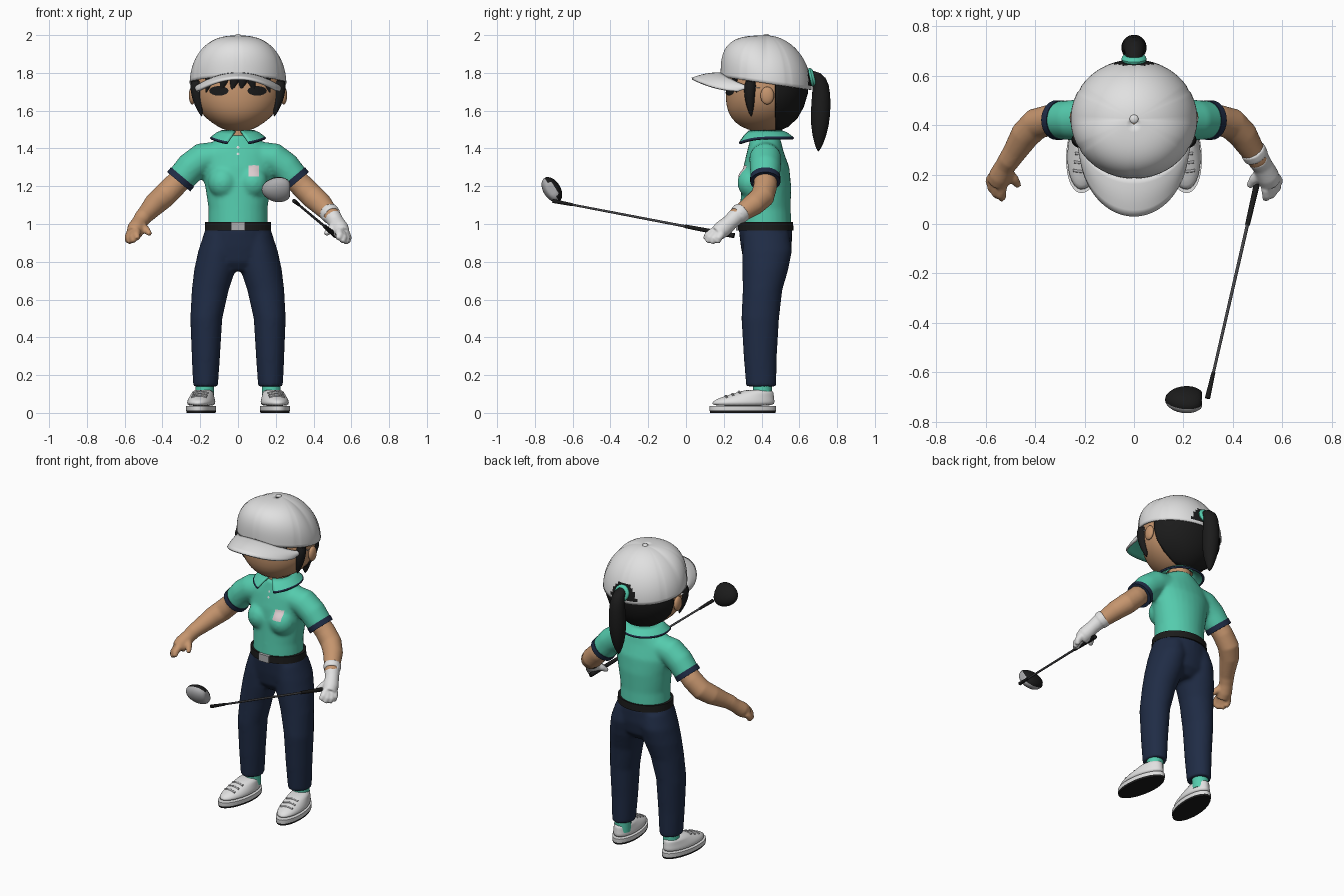
import bpy, bmesh
from math import sin, cos, pi, radians, sqrt
from mathutils import Vector, Matrix

cube = bpy.data.objects.get("Cube")
if cube:
    bpy.data.objects.remove(cube, do_unlink=True)

def material(name, r, g, b):
    m = bpy.data.materials.new(name)
    m.use_nodes = True
    m.diffuse_color = (r, g, b, 1)
    m.node_tree.nodes["Principled BSDF"].inputs["Base Color"].default_value = (r, g, b, 1)
    return m

SKIN = material("skin", .56, .30, .155)
TEAL = material("teal", .09, .60, .42)
NAVY = material("navy", .014, .025, .06)
WHITE = material("white", .75, .75, .75)
BLACK = material("black", .011, .011, .011)
STEEL = material("dark steel", .06, .06, .065)
SILVER = material("silver", .42, .42, .43)
BADGE = material("pale pink", .72, .60, .62)

def loft(bm, rings, n=20, level=False):
    """Elliptical rings (x, y, z, rx[, ry]) joined into a closed tube; level keeps rings horizontal."""
    pts = [Vector(r[:3]) for r in rings]
    loops, side = [], None
    for i, r in enumerate(rings):
        t = (pts[min(i + 1, len(pts) - 1)] - pts[max(i - 1, 0)]).normalized()
        if level:
            side, up = Vector((1, 0, 0)), Vector((0, 1, 0))
        else:
            side = t.orthogonal() if side is None else side - t * side.dot(t)
            side.normalize()
            up = t.cross(side)
        loops.append([bm.verts.new(pts[i] + side * r[3] * cos(k * 2 * pi / n) + up * r[-1] * sin(k * 2 * pi / n))
                      for k in range(n)])
    for a, b in zip(loops, loops[1:]):
        for k in range(n):
            bm.faces.new((a[k], a[(k + 1) % n], b[(k + 1) % n], b[k]))
    bm.faces.new(loops[0])
    bm.faces.new(loops[-1])

def ball(bm, loc, size):
    bmesh.ops.create_uvsphere(bm, u_segments=24, v_segments=14, radius=1,
                              matrix=Matrix.Translation(loc) @ Matrix.Diagonal((*size, 1)))

def sheet(bm, fn, nu, nv, closed=False):
    """Grid surface from fn(u, v), with u and v from 0 to 1."""
    cols = [[bm.verts.new(fn(i / nu, j / nv)) for j in range(nv + 1)] for i in range(nu if closed else nu + 1)]
    for i in range(nu):
        a, b = cols[i], cols[(i + 1) % len(cols)]
        for j in range(nv):
            bm.faces.new((a[j], b[j], b[j + 1], a[j + 1]))

def finish(name, bm, mats, rule=None, voxel=0, sub=0, thick=0, under=0, recalc=True):
    mats = mats if isinstance(mats, list) else [mats]
    if recalc:
        bmesh.ops.recalc_face_normals(bm, faces=bm.faces)
    bm.normal_update()
    for f in bm.faces:
        f.material_index = int(rule(f)) if rule else 0
    me = bpy.data.meshes.new(name)
    bm.to_mesh(me)
    bm.free()
    for m in mats:
        me.materials.append(m)
    ob = bpy.data.objects.new(name, me)
    bpy.context.collection.objects.link(ob)
    bpy.ops.object.select_all(action='DESELECT')
    ob.select_set(True)
    bpy.context.view_layer.objects.active = ob
    bpy.ops.object.shade_smooth_by_angle(angle=radians(50))
    if voxel:
        mod = ob.modifiers.new("merge", 'REMESH')
        mod.mode, mod.voxel_size, mod.use_smooth_shade = 'VOXEL', voxel, True
        mod = ob.modifiers.new("soften", 'SMOOTH')
        mod.factor, mod.iterations = .5, 6
    if thick:
        mod = ob.modifiers.new("thickness", 'SOLIDIFY')
        mod.thickness, mod.offset, mod.material_offset = thick, -1, under
    if sub:
        ob.modifiers.new("round", 'SUBSURF').levels = sub
        ob.modifiers["round"].render_levels = sub
    return ob

def part(name, rings, mats, n=20, level=False, **kw):
    bm = bmesh.new()
    loft(bm, rings, n, level)
    return finish(name, bm, mats, **kw)

def flip(s, rings):
    return [(s * r[0], *r[1:]) for r in rings]

def decal(name, x, z, w, h, mat, target, disc=False):
    """Thin patch wrapped onto the front of the target."""
    bm = bmesh.new()
    def point(u, v):
        a, b = 2 * u - 1, 2 * v - 1
        if disc:
            a, b = a * sqrt(1 - b * b / 2), b * sqrt(1 - a * a / 2)
        return (x + a * w / 2, 0, z + b * h / 2)
    sheet(bm, point, 8, 8)
    mod = finish(name, bm, mat, recalc=False).modifiers.new("wrap", 'SHRINKWRAP')
    mod.target, mod.wrap_method, mod.wrap_mode = target, 'PROJECT', 'ABOVE_SURFACE'
    mod.use_project_y, mod.offset = True, .004

# Trousers: hips and both legs merged
bm = bmesh.new()
loft(bm, [(0, .42, .75, .09, .08), (0, .425, .80, .18, .12), (0, .425, .88, .20, .135),
          (0, .42, .98, .172, .142)], 28, True)
for s in (1, -1):
    loft(bm, flip(s, [(.172, .398, .14, .066, .08), (.17, .393, .3, .075, .088), (.168, .393, .5, .085, .1),
                      (.147, .405, .65, .098, .105), (.122, .42, .76, .11, .122), (.105, .43, .86, .105, .132),
                      (.09, .425, .95, .09, .12)]), 24, True)
finish("trousers", bm, NAVY, voxel=.011)

# Shirt: torso, bust and sleeves merged
bm = bmesh.new()
loft(bm, [(0, .42, .98, .158, .14), (0, .42, 1.08, .156, .134), (0, .425, 1.2, .174, .132),
          (0, .425, 1.3, .2, .122), (0, .42, 1.38, .2, .098), (0, .42, 1.43, .14, .085),
          (0, .42, 1.47, .075, .075)], 28, True)
for s in (1, -1):
    ball(bm, (s * .078, .35, 1.22), (.08, .078, .085))
    loft(bm, flip(s, [(.08, .42, 1.36, .08), (.19, .42, 1.345, .085), (.25, .42, 1.3, .082), (.305, .42, 1.235, .077)]))
shirt = finish("shirt", bm, TEAL, voxel=.011)
decal("chest_patch", .083, 1.28, .055, .06, BADGE, shirt)
for i in range(2):
    decal("shirt_button", 0, 1.37 + .035 * i, .014, .014, WHITE, shirt, True)

# Collar with a dark edge band
bm = bmesh.new()
def collar(u, v):
    v = (0, .45, .9, 1)[round(v * 3)]
    gap = radians(10 + 14 * v)
    a = -pi / 2 + gap + u * 2 * (pi - gap)
    r = .078 + .064 * v
    return (r * cos(a), .42 + r * 1.02 * sin(a), 1.487 - .04 * v ** 1.5 - .03 * v * max(0, -sin(a)) ** 2)
sheet(bm, collar, 40, 3)
finish("collar", bm, [TEAL, NAVY], thick=.012, recalc=False,
       rule=lambda f: Vector((f.calc_center_median().x, f.calc_center_median().y - .42)).length > .134)

# Belt and buckle
part("belt", [(0, .42, .966, .176, .149), (0, .42, 1.01, .174, .147)], BLACK, 40, True)
bm = bmesh.new()
bmesh.ops.create_cube(bm, size=1, matrix=Matrix.Translation((0, .275, .988)) @ Matrix.Diagonal((.075, .02, .046, 1)))
finish("belt_buckle", bm, SILVER)

# Neck, head and ears
part("neck", [(0, .425, 1.42, .068), (0, .425, 1.54, .066)], SKIN, 24, True)
skull = [(0, .42, 1.488, .045, .06), (0, .41, 1.515, .11, .125), (0, .408, 1.56, .172, .172),
         (0, .412, 1.62, .22, .2), (0, .42, 1.69, .24, .212), (0, .425, 1.78, .238, .215), (0, .425, 1.88, .19, .18)]
head = part("head", skull, SKIN, 32, True, sub=1)
for s in (1, -1):
    bm = bmesh.new()
    ball(bm, (s * .242, .43, 1.68), (.018, .036, .047))
    finish("ear", bm, SKIN)
    decal("eye", s * .1, 1.705, .1, .05, BLACK, head, True)

# Hair: shell at the back, side locks, fringe, ponytail
bm = bmesh.new()
loft(bm, [(*r[:3], r[3] * 1.05, r[4] * 1.06) for r in skull], 40, True)
for co, no in (((0, .475, 0), (0, 1, 0)), ((0, 0, 1.575), (0, .25, 1))):
    bmesh.ops.bisect_plane(bm, geom=bm.verts[:] + bm.edges[:] + bm.faces[:],
                           plane_co=co, plane_no=no, clear_inner=True)
finish("back_hair", bm, BLACK, thick=.012)
for s in (1, -1):
    part("side_lock", flip(s, [(.222, .345, 1.77, .035), (.222, .335, 1.7, .032),
                               (.208, .34, 1.63, .024), (.19, .345, 1.565, .003)]), BLACK, 12, sub=1)
for x, tip in ((-.15, -.17), (-.075, -.09), (-.02, -.035), (.025, .01), (.07, .09), (.15, .17)):
    y = .425 - .213 * sqrt(1 - (x / .24) ** 2)
    part("fringe_lock", [(x, y, 1.79, .026, .016), (x, y, 1.75, .022, .014), (tip, y + .008, 1.695, .002, .002)],
         BLACK, 10, True)
part("ponytail", [(0, .62, 1.765, .03), (0, .675, 1.79, .034), (0, .71, 1.765, .043), (0, .717, 1.69, .05),
                  (0, .712, 1.58, .055), (0, .706, 1.47, .042), (0, .7, 1.38, .005)], BLACK, 16, sub=1)
bm = bmesh.new()
def tie(u, v):
    a, b = 2 * pi * u, 2 * pi * v
    r = .036 + .015 * cos(b)
    return (r * cos(a), .667 + .015 * sin(b) - .25 * r * sin(a), 1.775 + r * sin(a))
sheet(bm, tie, 24, 10, True)
finish("hair_tie", bm, TEAL)

# Cap: six panels with seams, rear opening, button and peak
bm = bmesh.new()
def crown(u, v):
    a, h = 2 * pi * u, min(sin(v * pi / 2), .9999)
    e = 2 + 1.2 * max(0, -sin(a))
    seam = abs((a - pi / 6 + pi / 6) % (pi / 3) - pi / 6)
    r = (1 - h ** e) ** (1 / e) * (.988 if seam < .03 else 1)
    base = 1.745 - .035 * sin(a)
    return (.256 * r * cos(a), .424 + .241 * r * sin(a), base + (1.998 - base) * h)
sheet(bm, crown, 96, 22, True)
def opening(f):
    c = f.calc_center_median()
    return c.y > .42 and c.z > 1.735 and (c.x / .09) ** 2 + ((c.z - 1.735) / .1) ** 2 < 1
finish("cap_crown", bm, [WHITE, BLACK], rule=opening, thick=.008, recalc=False)
bm = bmesh.new()
ball(bm, (0, .424, 1.996), (.018, .018, .01))
finish("cap_button", bm, WHITE)
bm = bmesh.new()
def peak(u, v):
    b = pi * (.04 + .92 * u)
    inner = Vector((-.245 * cos(b), .42 - .232 * sin(b), 1.803 - .085 * cos(b) ** 2))
    outer = Vector((-.222 * cos(b), .31 - .28 * sin(b), 1.775 - .075 * cos(b) ** 2))
    return inner.lerp(outer, v) + Vector((0, 0, .008 * sin(pi * v)))
sheet(bm, peak, 32, 6)
bm.normal_update()
if sum(f.normal.z for f in bm.faces) < 0:
    bmesh.ops.reverse_faces(bm, faces=bm.faces[:])
finish("cap_peak", bm, [WHITE, TEAL], thick=.012, under=1, recalc=False)

# Arms, cuffs and hands; the model's left hand is gloved
def hand(bm, s):
    loft(bm, flip(s, [(.5, .265, 1.04, .046), (.52, .235, 1.01, .042), (.54, .195, .975, .047),
                      (.55, .165, .95, .042)]), 16)
    for a, b in (((.572, .19, .95), (.58, .165, .9)), ((.564, .168, .945), (.573, .135, .897)),
                 ((.55, .15, .95), (.553, .112, .903)), ((.535, .145, .96), (.53, .1, .92))):
        mid = [(p + q) / 2 for p, q in zip(a, b)]
        loft(bm, flip(s, [(*a, .022), (mid[0] + .006, mid[1] - .006, mid[2], .021), (*b, .014)]), 12)
    loft(bm, flip(s, [(.52, .215, .995, .026), (.485, .18, .968, .021), (.465, .152, .945, .013)]), 12)

for s in (1, -1):
    bm = bmesh.new()
    loft(bm, flip(s, [(.26, .42, 1.28, .06), (.34, .42, 1.2, .063), (.395, .405, 1.145, .064),
                      (.44, .36, 1.105, .06), (.48, .295, 1.06, .049), (.51, .25, 1.03, .043)]))
    if s < 0:
        hand(bm, s)
    finish("arm", bm, SKIN, voxel=.007)
    part("sleeve_cuff", flip(s, [(.293, .42, 1.249, .08), (.314, .42, 1.224, .08)]), NAVY, 28)
bm = bmesh.new()
hand(bm, 1)
loft(bm, [(.478, .3, 1.066, .053), (.495, .272, 1.045, .052)], 20)
finish("glove", bm, WHITE, voxel=.006)

# Golf club: grip, shaft, hosel and head
top, bottom = Vector((.518, .255, .938)), Vector((.297, -.705, 1.122))
for name, a, b, r1, r2, m in (("club_grip", 0, .27, .014, .01, BLACK), ("club_shaft", .25, .92, .007, .006, STEEL),
                              ("club_hosel", .89, 1, .008, .011, BLACK)):
    part(name, [(*top.lerp(bottom, a), r1), (*top.lerp(bottom, b), r2)], m, 12)
bm = bmesh.new()
ball(bm, (0, 0, 0), (1, 1, 1))
crown_dir = Vector((0, .85, .53)).normalized()
down_dir = Vector((0, .53, -.85)).normalized()
for v in bm.verts:
    x, y, z = v.co
    x, y = min(x, .82), y * (1 + .15 * x)
    v.co = Vector((.207 + .082 * x, -.71, 1.182)) + down_dir * .073 * y + crown_dir * .046 * z
finish("club_head", bm, [SILVER, BLACK], rule=lambda f: f.normal.dot(crown_dir) > .08 and f.normal.x < .9)

# Socks and shoes, toes turned slightly out
for s in (1, -1):
    part("sock", [(s * .176, .405, .07, .05), (s * .176, .405, .17, .05)], TEAL, 20, True)
    turn = Matrix.Translation((s * .183, .40, 0)) @ Matrix.Rotation(s * radians(7), 4, 'Z')
    shoe = [
        ("shoe_sole", [(0, -.1, 0, .074, .174), (0, -.1, .012, .077, .177), (0, -.1, .036, .077, .177)], [WHITE, BLACK],
         lambda f: f.calc_center_median().z < .01),
        ("shoe_upper", [(0, -.1, .034, .073, .172), (0, -.098, .058, .074, .168), (0, -.08, .08, .067, .147),
                        (0, -.045, .1, .058, .11), (0, -.012, .125, .052, .074)], [WHITE], None)]
    shoe += [("shoe_lace", [(-.04, y, z - .008, .006), (0, y, z, .006), (.04, y, z - .008, .006)], [SILVER], None)
             for y, z in ((-.19, .09), (-.155, .1), (-.12, .112))]
    for name, rings, mats, rule in shoe:
        ob = part(name, rings, mats, 10 if "lace" in name else 32, "lace" not in name, rule=rule,
                  sub=int("upper" in name))
        ob.matrix_world = turn
